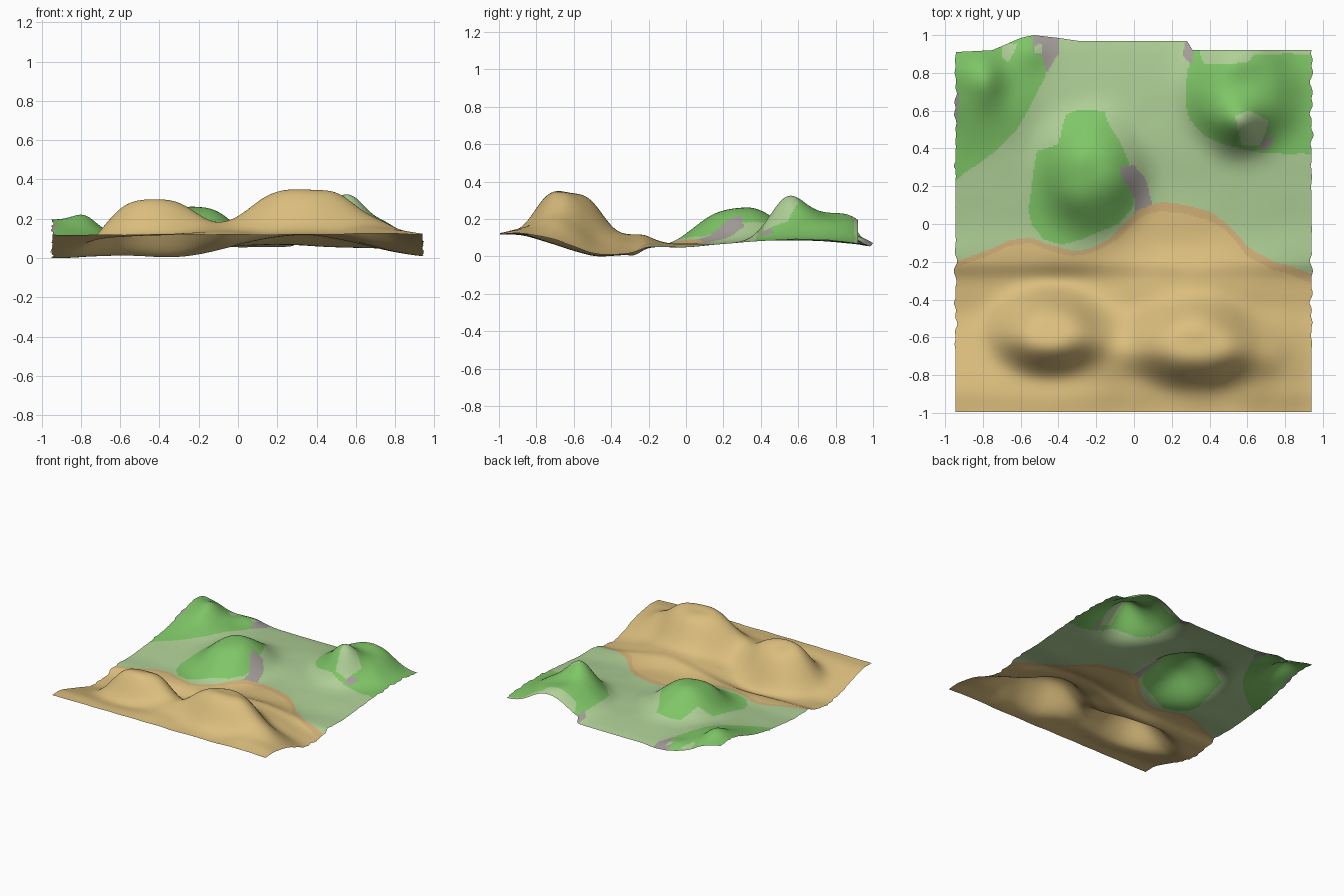
import bpy, bmesh, math
from mathutils import noise, Vector

if "Cube" in bpy.data.objects:
    bpy.data.objects.remove(bpy.data.objects["Cube"])

NX, NY = 230, 240


def srgb(r, g, b):
    def f(c):
        c /= 255
        return c / 12.92 if c < 0.04 else ((c + 0.055) / 1.055) ** 2.4
    return (f(r), f(g), f(b), 1)


COLOURS = [("sand", srgb(219, 190, 125)), ("wet_sand", srgb(209, 175, 120)),
           ("meadow", srgb(175, 207, 150)), ("hill_grass", srgb(127, 198, 103)),
           ("rock", srgb(165, 158, 153))]
SAND, WET, MEADOW, GRASS, ROCK = range(5)


def curve(pts, t):
    """Smooth interpolation through a short list of (position, value)."""
    if t <= pts[0][0]:
        return pts[0][1]
    for i in range(len(pts) - 1):
        (a, p), (b, q) = pts[i], pts[i + 1]
        if t <= b:
            o = pts[max(i - 1, 0)]
            e = pts[min(i + 2, len(pts) - 1)]
            m0 = (q - o[1]) / (b - o[0])
            m1 = (e[1] - p) / (e[0] - a)
            h, s = b - a, (t - a) / (b - a)
            return ((2*s**3 - 3*s*s + 1) * p + (s**3 - 2*s*s + s) * h * m0
                    + (3*s*s - 2*s**3) * q + (s**3 - s*s) * h * m1)
    return pts[-1][1]


def linear(pts, t):
    for (a, p), (b, q) in zip(pts, pts[1:]):
        if t <= b:
            return p + (q - p) * max(0, (t - a) / (b - a))
    return pts[-1][1]


def inside(poly, x, y):
    hit = False
    for (x1, y1), (x2, y2) in zip(poly, poly[1:] + poly[:1]):
        if (y1 > y) != (y2 > y) and x < x1 + (y - y1) * (x2 - x1) / (y2 - y1):
            hit = not hit
    return hit


# Ground profile from front to back
GROUND = [(-1, .12), (-.9, .12), (-.8, .095), (-.7, .065), (-.6, .032), (-.48, .004),
          (-.36, .008), (-.29, .018), (-.2, .05), (0, .052), (.2, .07), (.4, .085),
          (.7, .085), (.9, .07), (1, .052)]

# Mounds: centre x, centre y, radius x, radius y, height, sharpness of shoulder
MOUNDS = [
    (.32, -.63, .30, .20, .295, 3.2),    # big dune
    (.70, -.67, .20, .20, .115, 2),      # its right tail
    (-.45, -.57, .265, .19, .26, 3.2),   # left dune
    (-.10, -.64, .20, .19, .105, 2),     # saddle
    (.32, -.35, .38, .18, .105, 2.5),    # low sand shelf
    (.22, -.02, .25, .14, .018, 2),      # sand tongue
    (-.38, -.30, .20, .09, -.02, 2),     # hollow
    (-.22, .27, .24, .28, .178, 3),      # central hill
    (.57, .70, .28, .27, .115, 3.5),     # back right hill
    (.55, .54, .13, .13, .135, 2),       # its peak
    (.46, .74, .14, .14, .03, 2),
    (.58, .91, .18, .13, .055, 2),       # its back rim
    (-.78, .74, .09, .13, .065, 2),      # back left peak
    (-.98, .90, .20, .30, .095, 2),      # back left corner
    (-.78, .72, .26, .28, .045, 3),
    (-.55, .92, .10, .10, .03, 2),
]


def height(x, y):
    z = curve(GROUND, y)
    for cx, cy, rx, ry, h, p in MOUNDS:
        z += h * math.exp(-math.hypot((x - cx) / rx, (y - cy) / ry) ** p)
    rough = min(1, max(0, (z - .08) / .1))
    z += noise.noise(Vector((x * 6, y * 6, 1.7))) * (.002 + .008 * rough)
    return z


# Colour outlines seen from above
SHORE = [(-.95, -.20), (-.8, -.15), (-.6, -.07), (-.45, -.11), (-.3, -.14), (-.15, -.09),
         (-.05, 0), (.05, .09), (.2, .11), (.35, .08), (.5, 0), (.6, -.12),
         (.75, -.2), (.94, -.26)]
HILLS = [
    [(-.36, .58), (-.3, .6), (-.16, .59), (-.12, .5), (-.05, .4), (-.03, .33), (0, .22),
     (0, .1), (-.08, .0), (-.2, -.05), (-.38, -.11), (-.48, -.08), (-.54, -.02),
     (-.56, .08), (-.52, .38), (-.4, .42)],
    [(.31, .92), (.28, .75), (.29, .55), (.38, .46), (.5, .41), (.7, .38), (1, .36),
     (1, .9), (.64, .9), (.6, .85), (.38, .85), (.34, .92)],
    [(-1, .18), (-.9, .27), (-.75, .37), (-.62, .5), (-.55, .62), (-.47, .78),
     (-.46, 1.1), (-1, 1.1)],
]
ROCKS = [
    [(-.08, .3), (0, .31), (.05, .25), (.1, .12), (.08, .03), (0, .02), (.01, .12), (-.05, .22)],
    [(-.53, .91), (-.48, .88), (-.46, .8), (-.4, .9), (-.4, 1.1), (-.55, 1.1)],
    [(-1, .5), (-.93, .52), (-.92, .7), (-1, .7)],
    [(.26, .89), (.31, .85), (.32, 1), (.28, 1)],
    [(.68, .45), (.74, .47), (.72, .4), (.67, .4)],
]
PALE = [[(.54, .57), (.6, .6), (.72, .55), (.67, .42), (.57, .42)],
        [(-.7, .88), (-.66, .86), (-.62, .95), (-.7, .95)],
        [(-.53, .9), (-.49, .9), (-.49, .95), (-.53, .95)]]


def colour(x, y):
    wob = noise.noise(Vector((x * 9, y * 9, 4))) * .012
    x, y = x + wob, y + wob
    d = curve(SHORE, x) - y
    groups = ((PALE, MEADOW), (ROCKS, ROCK), (HILLS, GRASS))
    # the damp belt is widest along the sand tongue
    if d > (.045 if x > -.1 else .03):
        return SAND
    if d > 0:
        return WET
    for polys, c in groups:
        if any(inside(p, x, y) for p in polys):
            return c
    return MEADOW


# Outline of the back border and the ragged sides
BACK = [(-.95, .91), (-.75, .92), (-.6, .985), (-.53, 1), (-.4, .985), (-.3, .97),
        (.28, .97), (.31, .92), (.94, .92)]


def side_offset(u, y):
    n = noise.noise(Vector((y * 18, 3 + 5 * round(u), 0))) * .018
    ragged = min(1, max(0, (y + .75) / .2)) * (0.2 if -.15 < y < .3 else 1)
    return n * ragged * abs(2 * u - 1) ** 20


# Terrain sheet
bm = bmesh.new()
rows = []
for j in range(NY + 1):
    row = []
    for i in range(NX + 1):
        u, v = i / NX, j / NY
        x = -.945 + 1.885 * u
        # the back border only affects the last stretch of rows
        back = linear(BACK, x)
        y = -.995 + 1.935 * v + (back - .94) * v ** 12
        x += side_offset(u, y)
        row.append(bm.verts.new((x, y, height(x, y))))
    rows.append(row)
low = min(v.co.z for v in bm.verts)
for j in range(NY):
    for i in range(NX):
        f = bm.faces.new((rows[j][i], rows[j][i + 1], rows[j + 1][i + 1], rows[j + 1][i]))
        c = f.calc_center_median()
        f.material_index = colour(c.x, c.y)
        f.smooth = True
for v in bm.verts:
    v.co.z -= low

mesh = bpy.data.meshes.new("terrain")
bm.to_mesh(mesh)
bm.free()
for name, rgba in COLOURS:
    m = bpy.data.materials.new(name)
    m.diffuse_color = rgba
    m.use_nodes = True
    m.node_tree.nodes["Principled BSDF"].inputs["Base Color"].default_value = m.diffuse_color
    mesh.materials.append(m)
terrain = bpy.data.objects.new("terrain", mesh)
bpy.context.collection.objects.link(terrain)
